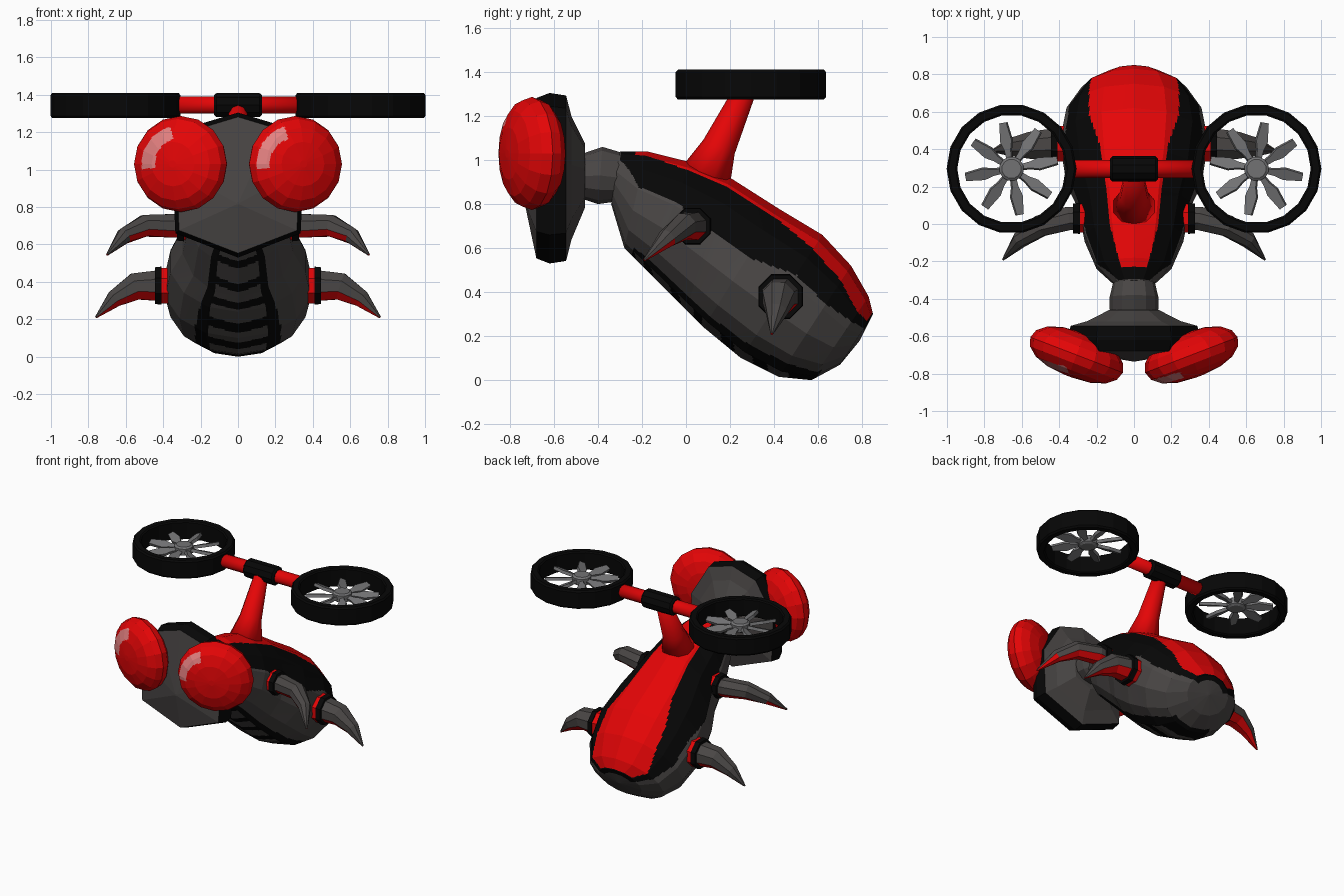
import bpy, bmesh, math
from mathutils import Vector, Matrix

if "Cube" in bpy.data.objects:
    bpy.data.objects.remove(bpy.data.objects["Cube"])

TAU = 2 * math.pi


def material(name, rgb):
    m = bpy.data.materials.new(name)
    m.diffuse_color = (*rgb, 1)
    m.use_nodes = True
    m.node_tree.nodes["Principled BSDF"].inputs["Base Color"].default_value = m.diffuse_color
    return m


RED = material("bright red", (0.78, 0.0015, 0.002))
BLACK = material("black", (0.002, 0.002, 0.002))
GRAY = material("dark gray", (0.068, 0.062, 0.060))
STEEL = material("steel gray", (0.17, 0.17, 0.175))
SHINE = material("pale red shine", (0.78, 0.22, 0.22))


def skin(name, rings, mats, rule=None, mirror=False, closed=False):
    """Bridge rings of points with quads; rule(i, j, face) picks the material."""
    n, m = len(rings[0]), len(rings)
    spans = m if closed else m - 1
    verts = [tuple(p) for r in rings for p in r]
    faces = [(i * n + j, i * n + (j + 1) % n, (i + 1) % m * n + (j + 1) % n, (i + 1) % m * n + j)
             for i in range(spans) for j in range(n)]
    if not closed:
        faces += [tuple(range(n)), tuple((m - 1) * n + j for j in range(n))]
    me = bpy.data.meshes.new(name)
    me.from_pydata(verts, [], faces)
    bm = bmesh.new()
    bm.from_mesh(me)
    bmesh.ops.recalc_face_normals(bm, faces=bm.faces)
    bm.to_mesh(me)
    bm.free()
    for mat in mats:
        me.materials.append(mat)
    if rule:
        for f in me.polygons:
            f.material_index = rule(f.index // n, f.index % n, f)
    ob = bpy.data.objects.new(name, me)
    bpy.context.collection.objects.link(ob)
    if mirror:
        ob.modifiers.new("mirror", 'MIRROR').use_mirror_merge = False
    return ob


def dense(rings, around, along):
    """Split flat facets into small ones so colour borders can run across them."""
    split = [[a.lerp(b, k / around) for a, b in zip(r, r[1:] + r[:1]) for k in range(around)] for r in rings]
    out = [[p.lerp(q, k / along) for p, q in zip(a, b)] for a, b in zip(split, split[1:]) for k in range(along)]
    return out + [split[-1]]


def hoop(ty, tz, by, bz, hw, n=14):
    """Oval section given by its top and bottom point in the side view and its half width."""
    c, h = Vector((0, (ty + by) / 2, (tz + bz) / 2)), Vector((0, (ty - by) / 2, (tz - bz) / 2))
    return [c + h * math.cos(TAU * j / n) + Vector((hw * math.sin(TAU * j / n), 0, 0)) for j in range(n)]


def tube(path, n=8):
    """Round sections along a path of (x, y, z, radius)."""
    pts = [Vector(p[:3]) for p in path]
    rings = []
    for i, p in enumerate(pts):
        d = (pts[min(i + 1, len(pts) - 1)] - pts[max(i - 1, 0)]).normalized()
        u = d.cross(Vector((0, 1, 0))).normalized()
        v = d.cross(u)
        rings.append([p + path[i][3] * (u * math.cos(TAU * (j + .5) / n) + v * math.sin(TAU * (j + .5) / n))
                      for j in range(n)])
    return rings


def interp(vals, u):
    i = min(int(u), len(vals) - 2)
    return vals[i] + (vals[i + 1] - vals[i]) * (u - i)


# Body with red back, black border and ribbed belly
AROUND, ALONG = 14, 20
BODY = [(-.30, 1.04, -.34, .80, .11), (-.18, 1.04, -.28, .60, .205), (.02, .99, -.17, .49, .27),
        (.20, .92, 0, .32, .305), (.42, .78, .08, .24, .37), (.62, .66, .25, .10, .40),
        (.75, .52, .42, .015, .37), (.83, .38, .57, 0, .29), (.85, .30, .70, .07, .17), (.80, .20, .79, .18, .01)]
RED_EDGE = [.4, .42, .52, .5, .5, .66, .73, .9, .8, .8]
BLACK_EDGE = [.8, 1.3, 1.28, 1.37, 1.39, 1.2, 1.25, 1.15, 1.1, 1.1]
BELLY_EDGE = [.55, .55, .57, .57, .58, .63, .68, .6, .6, .6]
RIBS = [(1.45, 1.8), (2.1, 2.6), (2.85, 3.4), (3.85, 4.45), (4.8, 5.3), (5.7, 6.3)]


def body_paint(i, j, f):
    u = (i + .5) / ALONG
    a = TAU * (j + .5) / (14 * AROUND)
    a = min(a, TAU - a)
    belly = math.pi - a
    if .6 < u < 7.9 and a < interp(RED_EDGE, u):
        return 0
    if .05 < u < 8.3 and a < interp(BLACK_EDGE, u):
        return 1
    if 1.3 < u < 7.2 and belly < interp(BELLY_EDGE, u):
        w = u + .6 * belly ** 2
        return 2 if belly < .43 and any(lo < w < hi for lo, hi in RIBS) else 1
    return 2


skin("body", dense([hoop(*r) for r in BODY], AROUND, ALONG), [RED, BLACK, GRAY], body_paint)

# Neck
skin("neck", [hoop(*r, n=12) for r in [(-.50, 1.0, -.50, .85, .10), (-.455, 1.035, -.46, .82, .13),
                                       (-.38, 1.06, -.40, .80, .13), (-.28, 1.03, -.33, .81, .11)]], [GRAY])

# Head: flat angular shield with a black rim
half = [(0, 1.305), (.2, 1.245), (.35, 1.0), (.335, .66), (0, .53)]
outline = half + [(-x, z) for x, z in half[-2:0:-1]]


def shield(y, scale, cz):
    return [Vector((x * scale, y, cz + (z - .92) * scale)) for x, z in outline]


skin("head", [shield(-.735, .02, .82), shield(-.68, .94, .92), shield(-.62, 1, .92), shield(-.545, .97, .92),
              shield(-.52, .72, .92), shield(-.46, .38, .93)],
     [GRAY, BLACK], lambda i, j, f: int(i in (1, 2)))

# Eyes: tilted flattened balls with a painted shine on the same side of each
for side, s in (("left", -1), ("right", 1)):
    centre = Vector((.307 * s, -.70, 1.03))
    turn = Matrix.Rotation(math.radians(21 * s), 3, 'Z')
    rings = []
    for i in range(9):
        t = max(.04, min(math.pi - .04, math.pi * i / 8))
        r = math.sin(t) ** .8
        rings.append([centre + turn @ Vector((.265 * r * math.cos(TAU * j / 16), -.122 * math.cos(t),
                                              .257 * r * math.sin(TAU * j / 16))) for j in range(16)])

    def eye_paint(i, j, f):
        dx, dz = f.center.x - centre.x, f.center.z - centre.z
        ang = math.degrees(math.atan2(dz, dx)) % 360
        return int(f.normal.y < 0 and .138 < math.hypot(dx, dz) < .208 and 106 < ang < 188)

    skin(side + "_eye", dense(rings, 10, 10), [RED, SHINE], eye_paint)

# Claws with red undersides, seated in red and black sockets
CLAWS = {
    "front": [(.25, .03, .69, .06), (.35, .03, .70, .068), (.5, -.01, .70, .062),
              (.61, -.085, .645, .045), (.70, -.19, .545, .006)],
    "rear": [(.33, .43, .38, .08), (.43, .43, .38, .088), (.55, .42, .375, .078),
             (.66, .41, .31, .05), (.76, .39, .21, .006)],
}
for name, path in CLAWS.items():
    skin(name + "_claws", tube(path), [GRAY, RED],
         lambda i, j, f: int(f.normal.z < -.35), mirror=True)
    x, y, z, r = path[1]
    x -= .04 if name == "front" else .0
    skin(name + "_socket_bases", tube([(x - .07, y, z, r + .015), (x - .015, y, z, r + .015)]), [RED], mirror=True)
    skin(name + "_socket_rings", tube([(x - .02, y, z, r + .022), (x + .015, y, z, r + .018)]), [BLACK], mirror=True)

# Rotor mast and crossbar
mast = skin("mast", tube([(0, .08, .90, .125), (0, .15, 1.06, .078), (0, .28, 1.34, .048)], 10), [RED])
bar = skin("crossbar", tube([(-.34, .295, 1.345, .048), (.34, .295, 1.345, .048)], 10), [RED])
for ob in (mast, bar):
    ob.data.shade_smooth()
skin("crossbar_sleeve", tube([(-.128, .295, 1.345, .055), (-.115, .295, 1.345, .068),
                              (.115, .295, 1.345, .068), (.128, .295, 1.345, .055)], 10), [BLACK])

# Rotors: black hoop, hub and blades
ROTOR = Vector((.655, .295, 1.343))
profile = [(.29, -.06), (.30, -.068), (.337, -.068), (.347, -.056),
           (.347, .056), (.337, .068), (.30, .068), (.29, .06)]
skin("rotor_hoops", [[ROTOR + Vector((r * math.cos(a), r * math.sin(a), z)) for r, z in profile]
                     for a in [TAU * k / 18 for k in range(18)]], [BLACK], mirror=True, closed=True)
x, y, z = ROTOR
skin("rotor_hubs", tube([(x, y, z - .03, .05), (x, y, z - .02, .066), (x, y, z + .025, .066),
                         (x, y, z + .035, .052)], 12), [STEEL], mirror=True)
for k in range(8):
    spin = Matrix.Rotation(math.radians(80 + 45 * k), 3, 'Z') @ Matrix.Rotation(math.radians(22), 3, 'X')
    rings = [[ROTOR + spin @ Vector((r, a * w, b * .011)) for a, b in ((-1, -1), (1, -1), (1, 1), (-1, 1))]
             for r, w in ((.05, .014), (.10, .018), (.15, .033), (.25, .02))]
    skin(f"rotor_blades_{k + 1}", rings, [STEEL], mirror=True)
